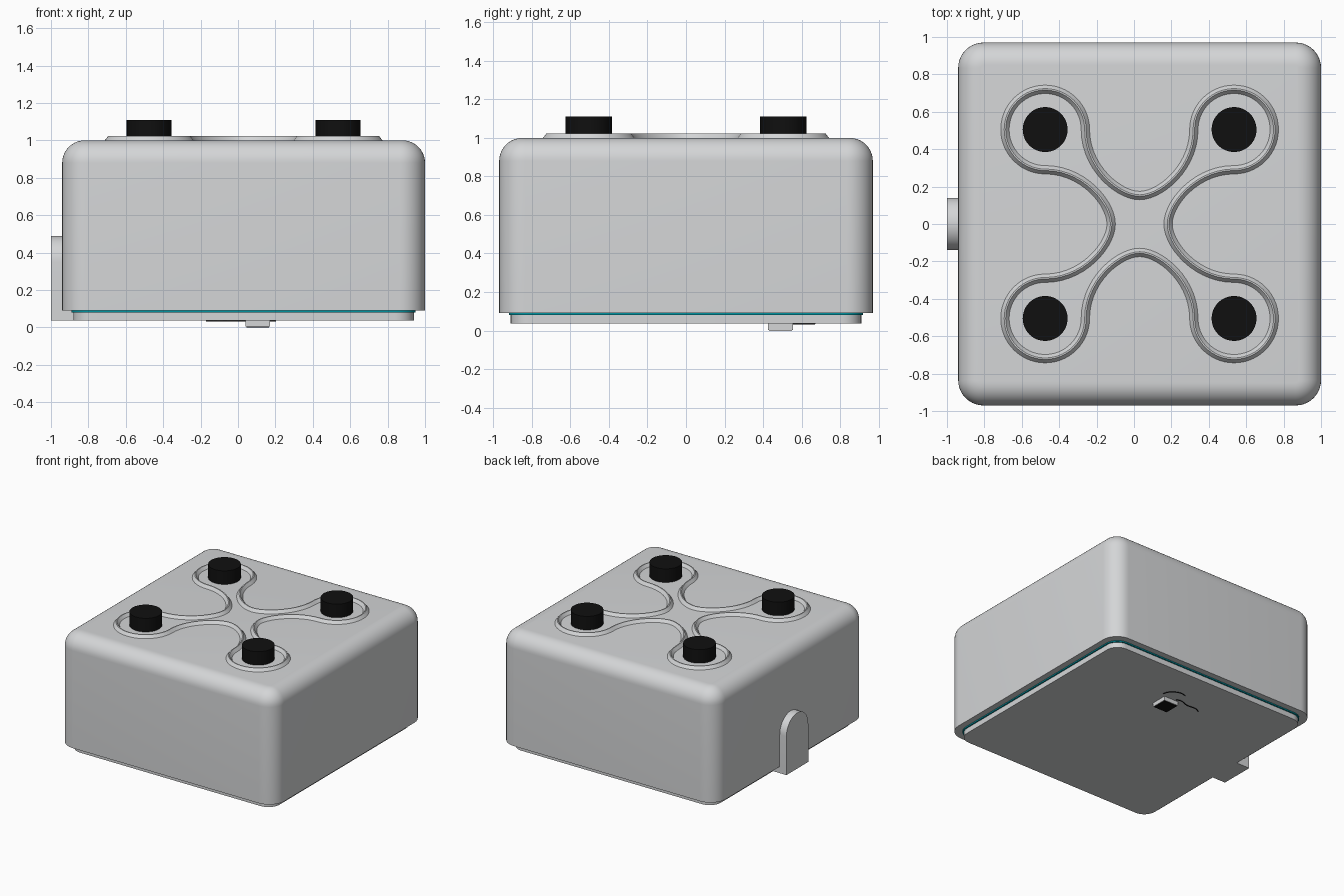
import bpy, bmesh, math
from mathutils import Vector, Matrix
from mathutils.geometry import interpolate_bezier

if "Cube" in bpy.data.objects:
    bpy.data.objects.remove(bpy.data.objects["Cube"])

CX = 0.03      # body centre on x
TOP = 1.0      # body top height
LOBE = 0.505   # lobe offset from the body centre


def material(name, rgb):
    m = bpy.data.materials.new(name)
    m.use_nodes = True
    color = (*rgb, 1)
    m.diffuse_color = color
    m.node_tree.nodes["Principled BSDF"].inputs["Base Color"].default_value = color
    return m


grey = material("light grey", (0.66, 0.67, 0.68))
black = material("black", (0.005, 0.005, 0.005))
teal = material("teal", (0.0, 0.3, 0.36))


def finish(bm, name, mat, smooth=True):
    bmesh.ops.recalc_face_normals(bm, faces=bm.faces)
    mesh = bpy.data.meshes.new(name)
    bm.to_mesh(mesh)
    bm.free()
    obj = bpy.data.objects.new(name, mesh)
    bpy.context.collection.objects.link(obj)
    mesh.materials.append(mat)
    if smooth:
        bpy.ops.object.select_all(action='DESELECT')
        obj.select_set(True)
        bpy.context.view_layer.objects.active = obj
        bpy.ops.object.shade_smooth_by_angle(angle=math.radians(35))
    return obj


def rounded_box(name, mat, x, y, z, corner=0, top=0):
    """Box from (min, max) ranges with rounded uprights and top rim."""
    bm = bmesh.new()
    size = Vector((x[1] - x[0], y[1] - y[0], z[1] - z[0]))
    mid = Vector((sum(x), sum(y), sum(z))) / 2
    bmesh.ops.create_cube(bm, size=1, matrix=Matrix.Translation(mid) @ Matrix.Diagonal((*size, 1)))
    if corner:
        uprights = [e for e in bm.edges if abs(e.verts[0].co.z - e.verts[1].co.z) > 1e-4]
        bmesh.ops.bevel(bm, geom=uprights, offset=corner, segments=10, profile=0.5, affect='EDGES')
    if top:
        rim = [e for e in bm.edges if all(v.co.z > z[1] - 1e-4 for v in e.verts)]
        bmesh.ops.bevel(bm, geom=rim, offset=top, segments=10, profile=0.5, affect='EDGES')
    return finish(bm, name, mat, smooth=bool(corner))


# Housing, seam strip and base plate
rounded_box("housing", grey, (-0.94, 1.0), (-0.97, 0.97), (0.09, TOP), 0.135, 0.12)
rounded_box("seam_strip", teal, (-0.89, 0.95), (-0.92, 0.92), (0.08, 0.091), 0.11)
rounded_box("base_plate", grey, (-0.88, 0.94), (-0.91, 0.91), (0.037, 0.081), 0.1)

# Arched tab on the side
bm = bmesh.new()
outline = [(-0.14, 0.037), (0.14, 0.037)]
outline += [(0.14 * math.cos(a), 0.35 + 0.14 * math.sin(a))
            for a in (math.pi * i / 24 for i in range(25))]
face = bm.faces.new([bm.verts.new((-1.0, y, z)) for y, z in outline])
ext = bmesh.ops.extrude_face_region(bm, geom=[face])
bmesh.ops.translate(bm, vec=(0.12, 0, 0), verts=[g for g in ext["geom"] if isinstance(g, bmesh.types.BMVert)])
finish(bm, "side_tab", grey)

# Four knobs
for sx, side in ((-1, "right"), (1, "left")):
    for sy, end in ((-1, "front"), (1, "back")):
        bm = bmesh.new()
        bmesh.ops.create_cone(bm, cap_ends=True, segments=48, radius1=0.12, radius2=0.12, depth=0.12,
                              matrix=Matrix.Translation((CX + sx * LOBE, sy * LOBE, TOP + 0.05)))
        finish(bm, f"{end}_{side}_knob", black)

# Raised four-lobed ridge: one quarter path, repeated by rotation
R, K, WAIST = 0.215, 0.5523, 0.152
c = Vector((LOBE, LOBE))
dirs = [Vector(d) for d in ((0, -1), (1, 0), (0, 1), (-1, 0))]
segments = []
for a, b in zip(dirs, dirs[1:]):
    segments.append((c + a * R, c + (a + b * K) * R, c + (b + a * K) * R, c + b * R))
inner = LOBE - R
neck = [Vector((inner, LOBE)), Vector((inner, 0.3)), Vector((0.11, WAIST)), Vector((0, WAIST))]
segments.append(neck)
segments.append([Vector((-p.x, p.y)) for p in reversed(neck)])
quarter = []
for a, h1, h2, b in segments:
    quarter += interpolate_bezier(a, h1, h2, b, 15)[:-1]
path = []
for i in range(4):
    turn = Matrix.Rotation(math.pi / 2 * i, 2)
    path += [turn @ Vector(p[:2]) for p in quarter]

bm = bmesh.new()
rings = []
for i, p in enumerate(path):
    t = (path((i + 1) % len(path)) if callable(path) else path[(i + 1) % len(path)]) - path[i - 1]
    n = Vector((t.y, -t.x)).normalized()
    rings.append([bm.verts.new((CX + p.x + n.x * w, p.y + n.y * w, TOP + h))
                  for w, h in ((0.024, -0.002), (0.004, 0.024), (-0.004, 0.024), (-0.024, -0.002))])
for i, ring in enumerate(rings):
    prev = rings[i - 1]
    for j in range(4):
        k = (j + 1) % 4
        bm.faces.new((prev[j], ring[j], ring[k], prev[k]))
finish(bm, "lobed_ridge", grey)

# Underside foot with a dark pad, and a thin hooked wire beside it
rounded_box("underside_foot", grey, (0.04, 0.17), (0.425, 0.555), (0.004, 0.04))
rounded_box("foot_pad", black, (0.045, 0.165), (0.43, 0.55), (0, 0.005))


def wire(name, points):
    curve = bpy.data.curves.new(name, 'CURVE')
    curve.dimensions = '3D'
    curve.bevel_depth = 0.004
    curve.bevel_resolution = 1
    spline = curve.splines.new('NURBS')
    spline.points.add(len(points) - 1)
    for p, (x, y) in zip(spline.points, points):
        p.co = (x, y, 0.036, 1)
    spline.use_endpoint_u = True
    curve.materials.append(black)
    bpy.context.collection.objects.link(bpy.data.objects.new(name, curve))


wire("outer_wire", [(0.2, 0.58), (0.2, 0.64), (0.12, 0.69), (0.06, 0.66)])
wire("inner_wire", [(0.07, 0.57), (0.03, 0.6), (-0.04, 0.53), (-0.12, 0.58), (-0.17, 0.54)])
